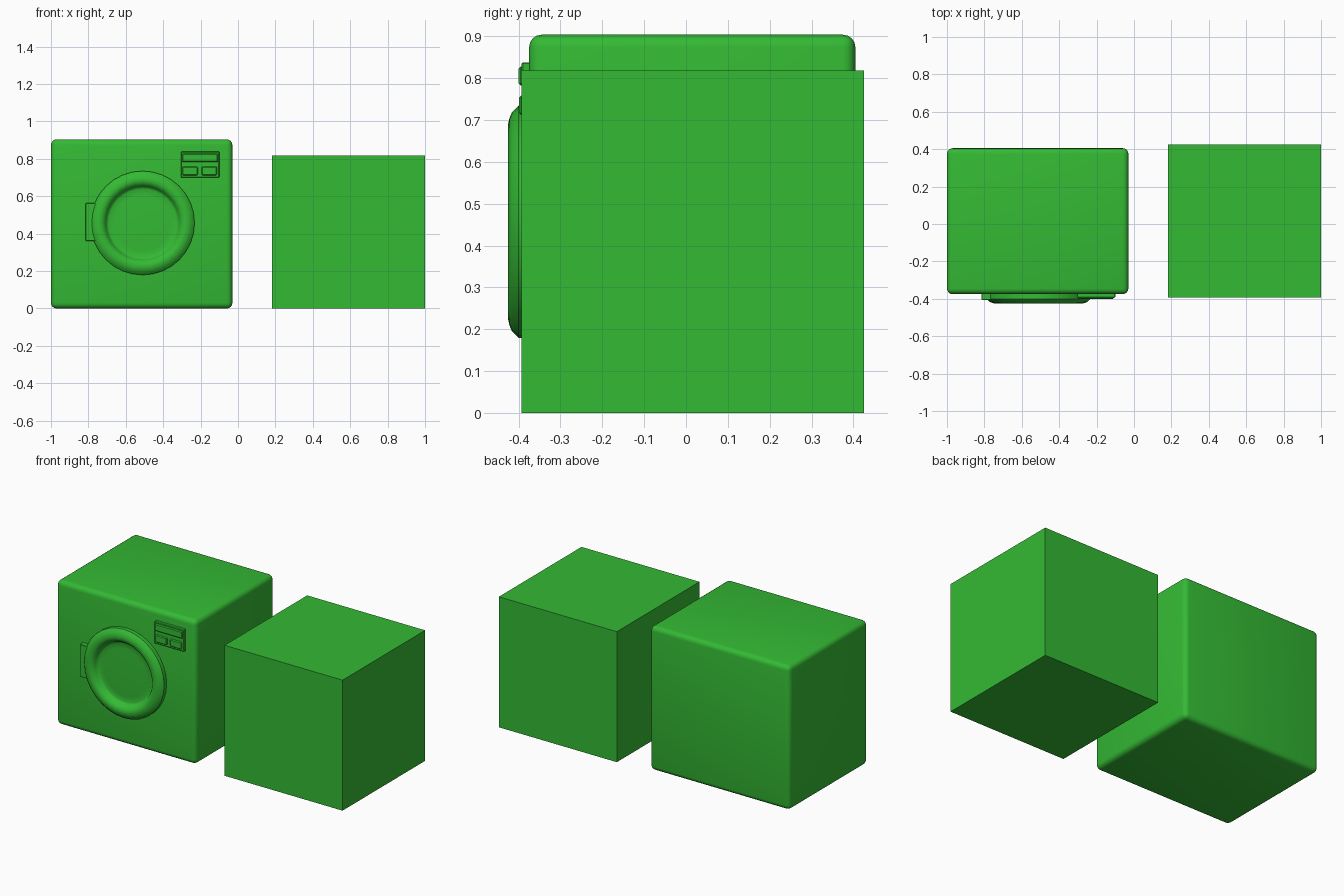
import bpy, bmesh
from math import radians, tau
from mathutils import Vector

if "Cube" in bpy.data.objects:
    bpy.data.objects.remove(bpy.data.objects["Cube"])

green = bpy.data.materials.new("green")
green.diffuse_color = (0.034, 0.49, 0.034, 1)
green.use_nodes = True
green.node_tree.nodes["Principled BSDF"].inputs["Base Color"].default_value = green.diffuse_color


def finish(name, bm, smooth=False):
    bmesh.ops.recalc_face_normals(bm, faces=bm.faces)
    mesh = bpy.data.meshes.new(name)
    bm.to_mesh(mesh)
    bm.free()
    ob = bpy.data.objects.new(name, mesh)
    bpy.context.collection.objects.link(ob)
    mesh.materials.append(green)
    if smooth:
        bpy.ops.object.select_all(action='DESELECT')
        ob.select_set(True)
        bpy.context.view_layer.objects.active = ob
        bpy.ops.object.shade_smooth_by_angle(angle=radians(40))
    return ob


def box(name, lo, hi, bevel=0, segments=1):
    bm = bmesh.new()
    bmesh.ops.create_cube(bm, size=1)
    for v in bm.verts:
        v.co = Vector([l + (c + 0.5) * (h - l) for l, h, c in zip(lo, hi, v.co)])
    if bevel:
        bmesh.ops.bevel(bm, geom=bm.edges[:], offset=bevel, segments=segments,
                        profile=0.5, affect='EDGES')
    return finish(name, bm, segments > 1)


def lathe(name, profile, cx, cz, steps=32):
    """Spin (radius, y) points around an axis parallel to y."""
    bm = bmesh.new()
    vs = [bm.verts.new((cx + r, y, cz)) for r, y in profile]
    es = [bm.edges.new(p) for p in zip(vs, vs[1:])]
    bmesh.ops.spin(bm, geom=vs + es, cent=(cx, 0, cz), axis=(0, 1, 0),
                   angle=tau, steps=steps)
    bmesh.ops.remove_doubles(bm, verts=bm.verts, dist=1e-5)
    return finish(name, bm, True)


# Washing machine body with rounded edges
box("machine_body", (-1, -0.375, 0), (-0.03, 0.405, 0.904), 0.03, 4)

# Round door: rounded rim flowing into a shallow window
lathe("door", [(0, -0.36), (0.278, -0.36), (0.278, -0.400), (0.262, -0.416),
               (0.248, -0.422), (0.234, -0.425), (0.22, -0.423),
               (0.207, -0.416), (0.198, -0.404), (0.192, -0.391),
               (0.182, -0.386), (0.15, -0.387), (0, -0.39)], -0.51, 0.457)
# Door hinge plate on the left
box("door_hinge", (-0.815, -0.406, 0.36), (-0.75, -0.36, 0.563), 0.003)

# Control panel with display and two buttons, edges lightly chamfered
box("control_panel", (-0.305, -0.393, 0.70), (-0.1, -0.36, 0.838), 0.003)
box("display", (-0.299, -0.40, 0.782), (-0.107, -0.38, 0.828), 0.005)
for side, x in (("left", -0.298), ("right", -0.195)):
    box(side + "_button", (x, -0.399, 0.712), (x + 0.083, -0.38, 0.759), 0.005)

# Plain cube standing beside the machine
box("side_cube", (0.182, -0.393, 0), (1, 0.425, 0.818))
